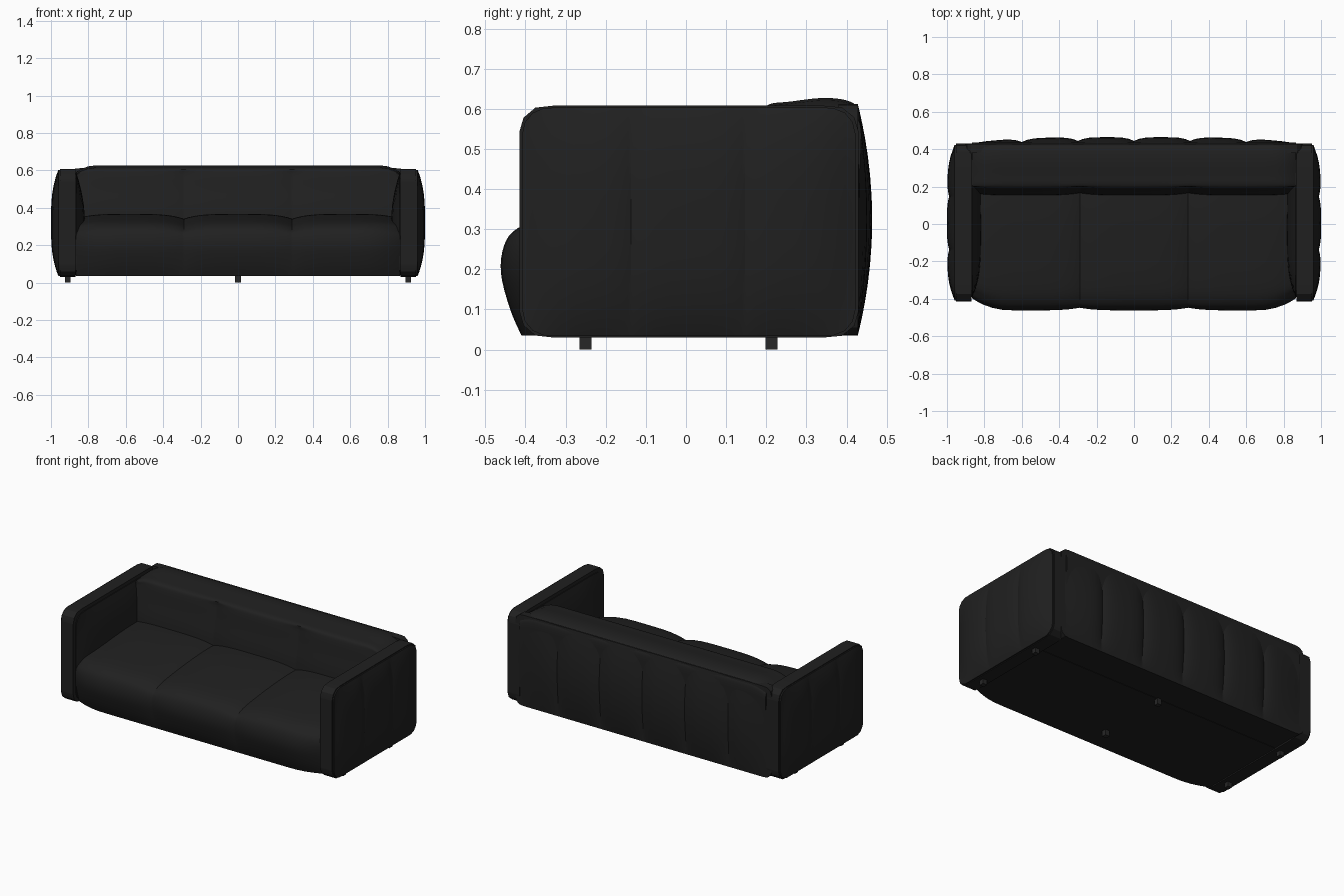
import bpy, bmesh, math

if "Cube" in bpy.data.objects:
    bpy.data.objects.remove(bpy.data.objects["Cube"])


def material(name, value):
    m = bpy.data.materials.new(name)
    m.diffuse_color = (value, value, value, 1)
    m.use_nodes = True
    m.node_tree.nodes["Principled BSDF"].inputs["Base Color"].default_value = m.diffuse_color
    return m


LEATHER = material("black leather", 0.0145)
FOOT = material("dark feet", 0.02)


def finish(bm, name, mat):
    bmesh.ops.recalc_face_normals(bm, faces=bm.faces)
    me = bpy.data.meshes.new(name)
    bm.to_mesh(me)
    bm.free()
    me.materials.append(mat)
    ob = bpy.data.objects.new(name, me)
    bpy.context.collection.objects.link(ob)
    return ob


def samples(knots, n):
    # positions between panel seams, including every seam; denser near seams
    out = []
    for a, b in zip(knots, knots[1:]):
        out += [a + (b - a) * (0.5 - 0.5 * math.cos(math.pi * i / n)) for i in range(n)]
    return out + [knots[-1]]


def puff(x, knots, power=4):
    # 0 on the seams, 1 in the middle of each panel
    for a, b in zip(knots, knots[1:]):
        if x <= b:
            return 1 - abs((x - a) / (b - a) * 2 - 1) ** power
    return 0


def spline(pts, n=4):
    # smooth open curve through the points
    p = [pts[0]] + pts + [pts[-1]]
    out = []
    for i in range(1, len(p) - 2):
        for k in range(n):
            t = k / n
            out.append(tuple(0.5 * (2 * b + (c - a) * t + (2 * a - 5 * b + 4 * c - d) * t * t
                                    + (3 * b - a - 3 * c + d) * t ** 3)
                             for a, b, c, d in zip(*p[i - 1:i + 3])))
    return out + [pts[-1]]


def loft(name, xs, profile):
    bm = bmesh.new()
    rings = [[bm.verts.new((x, y, z)) for y, z in profile(x)] for x in xs]
    n = len(rings[0])
    for a, b in zip(rings, rings[1:]):
        for i in range(n):
            bm.faces.new((a[i], a[(i + 1) % n], b[(i + 1) % n], b[i]))
    bm.faces.new(rings[0])
    bm.faces.new(rings[-1])
    return finish(bm, name, LEATHER)


def pad(name, place, knots, v0, v1, r, d0, edge, rise, seam, pw=3, n=10, nv=16):
    # rounded rectangular slab, its outer side swelling by rise, with seams pulled in
    bm = bmesh.new()
    us = samples(knots, n)
    u0, u1 = us[0], us[-1]
    mid, half = (v0 + v1) / 2, (v1 - v0) / 2
    outer, inner = [], []
    for u in us:
        s = (u - u0) / (u1 - u0) * 2 - 1
        over = min(r, max(0, abs(u - (u0 + u1) / 2) - (u1 - u0) / 2 + r))
        h = half - r + math.sqrt(r * r - over * over)
        col, base = [], []
        for j in range(nv + 1):
            t = -math.cos(math.pi * j / nv)
            swell = (1 - abs(s) ** (pw + 2)) * (1 - abs(t) ** pw)
            d = edge + rise * swell
            if seam:
                d -= math.copysign(seam, rise) * (1 - puff(u, knots)) * (1 - abs(t) ** 4) * (1 - s ** 8)
            col.append(bm.verts.new(place(u, mid + h * t, d)))
            base.append(bm.verts.new(place(u, mid + h * t, d0)))
        outer.append(col)
        inner.append(base)
    for g in (outer, inner):
        for a, b in zip(g, g[1:]):
            for j in range(nv):
                bm.faces.new((a[j], a[j + 1], b[j + 1], b[j]))
    for j in (0, nv):
        for i in range(len(us) - 1):
            bm.faces.new((outer[i][j], outer[i + 1][j], inner[i + 1][j], inner[i][j]))
    for i in (0, -1):
        for j in range(nv):
            bm.faces.new((outer[i][j], outer[i][j + 1], inner[i][j + 1], inner[i][j]))
    return finish(bm, name, LEATHER)


# Seat: three joined cushions with a rolled front edge
SEAT = [-0.865, -0.29, 0.29, 0.865]
SEAT_CURVE = [(-0.41, 0.035), (-0.438, 0.1), (-0.461, 0.19), (-0.453, 0.26), (-0.42, 0.302),
              (-0.34, 0.33), (-0.15, 0.352), (0.05, 0.366), (0.22, 0.366)]


def seat_profile(x):
    pull = 1 - puff(x, SEAT)
    end = max(0, (abs(x) - 0.66) / 0.205) ** 2
    pts = []
    for y, z in SEAT_CURVE:
        k = min(1, (z - 0.035) / 0.12)
        front = max(0, min(1, (-0.3 - y) / 0.1))
        top = max(0, min(1, (z - 0.24) / 0.08))
        pts.append((y + front * (0.014 * pull * k + 0.05 * end), z - top * 0.026 * pull))
    return spline(pts) + [(0.22, 0.035)]


loft("seat", samples(SEAT, 14), seat_profile)

# Backrest: sloped three-panel front and soft crowned top
BACK_CURVE = [(0.15, 0.3), (0.157, 0.4), (0.175, 0.5), (0.188, 0.58), (0.205, 0.61),
              (0.26, 0.618), (0.34, 0.627), (0.4, 0.621), (0.43, 0.6), (0.437, 0.55)]


def back_profile(x):
    pull = 1 - puff(x, SEAT)
    end = max(0, (abs(x) - 0.76) / 0.105) ** 2
    pts = []
    for y, z in BACK_CURVE:
        front = 1 if y < 0.2 else 0
        pts.append((y + 0.014 * pull * front, z - 0.035 * end * max(0, (z - 0.5) / 0.12)))
    return [(0.18, 0.037)] + spline(pts) + [(0.42, 0.037)]


loft("backrest", samples(SEAT, 14), back_profile)

# Rear upholstery: six swelling vertical panels
pad("rear_panels", lambda u, v, d: (u, d, v), [-0.9 + 0.3 * i for i in range(7)],
    0.035, 0.612, 0.045, 0.38, 0.428, 0.036, 0.02, pw=2)

# Arms: flat core, three-panel outer pad, soft inner pad
for side, s in (("left", -1), ("right", 1)):
    def place(u, v, d, s=s):
        return (s * d, u, v)
    pad(side + "_arm_core", place, [-0.415, 0.0, 0.43], 0.03, 0.608, 0.065, 0.868, 0.952, 0, 0)
    pad(side + "_arm_outer_pad", place, [-0.408, -0.137, 0.147, 0.422],
        0.034, 0.603, 0.065, 0.945, 0.96, 0.04, 0.012)
    pad(side + "_arm_inner_pad", place, [-0.39, 0.0, 0.38],
        0.04, 0.585, 0.06, 0.88, 0.864, -0.046, 0, pw=2)

# Feet: six small blocks
for x in (-0.91, 0, 0.91):
    for y in (-0.25, 0.213):
        bm = bmesh.new()
        bmesh.ops.create_cube(bm, size=1)
        for v in bm.verts:
            v.co = (x + v.co.x * 0.03, y + v.co.y * 0.03, 0.0225 + v.co.z * 0.045)
        finish(bm, "foot", FOOT)

for ob in bpy.context.collection.objects:
    ob.select_set(True)
    bpy.context.view_layer.objects.active = ob
bpy.ops.object.shade_smooth_by_angle(angle=math.radians(32))
